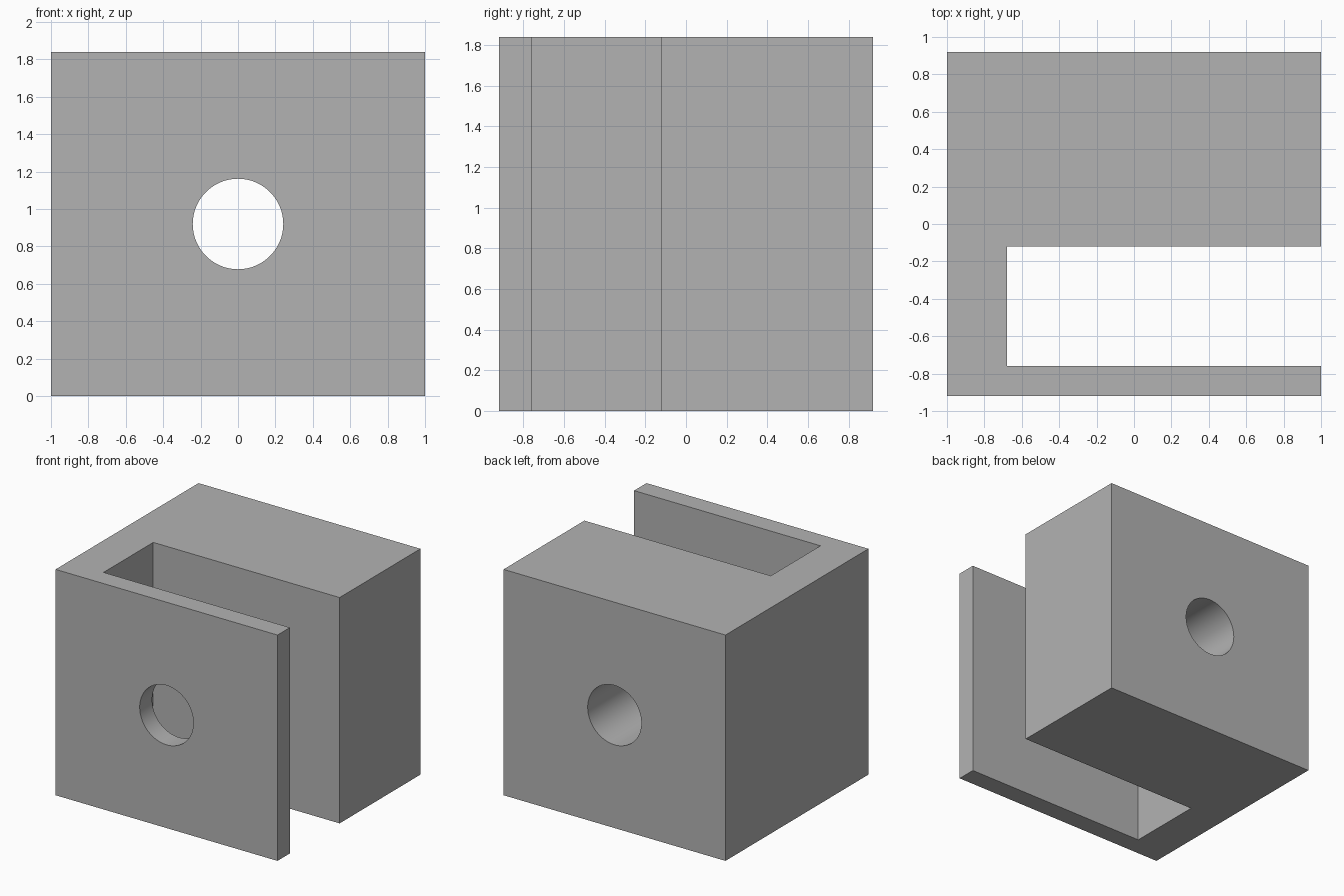
import bpy
import bmesh
from math import radians
from mathutils import Matrix

cube = bpy.data.objects.get("Cube")
if cube:
    bpy.data.objects.remove(cube, do_unlink=True)

HEIGHT = 1.84
DEPTH = 0.92
HOLE_RADIUS = 0.242

# Plain grey material
grey = bpy.data.materials.new("plain_grey")
grey.use_nodes = True
colour = (0.45, 0.45, 0.45, 1)
grey.diffuse_color = colour
grey.node_tree.nodes["Principled BSDF"].inputs["Base Color"].default_value = colour


def make_object(name, bm):
    bmesh.ops.recalc_face_normals(bm, faces=bm.faces)
    mesh = bpy.data.meshes.new(name)
    bm.to_mesh(mesh)
    bm.free()
    mesh.materials.append(grey)
    obj = bpy.data.objects.new(name, mesh)
    bpy.context.collection.objects.link(obj)
    return obj


# Block with a slot open to the side: C-shaped plan extruded upwards
plan = [(-1, -DEPTH), (1, -DEPTH), (1, -0.76), (-0.68, -0.76),
        (-0.68, -0.12), (1, -0.12), (1, DEPTH), (-1, DEPTH)]
bm = bmesh.new()
base = bm.faces.new([bm.verts.new((x, y, 0)) for x, y in plan])
top = bmesh.ops.extrude_face_region(bm, geom=[base])["geom"]
bmesh.ops.translate(bm, vec=(0, 0, HEIGHT),
                    verts=[v for v in top if isinstance(v, bmesh.types.BMVert)])
block = make_object("slotted_block", bm)

# Round bore through the front plate and the main body
bm = bmesh.new()
place = Matrix.Translation((0, 0, HEIGHT / 2)) @ Matrix.Rotation(radians(90), 4, "X")
bmesh.ops.create_cone(bm, cap_ends=True, segments=96, radius1=HOLE_RADIUS,
                      radius2=HOLE_RADIUS, depth=3, matrix=place)
cutter = make_object("bore_cutter", bm)
cutter.hide_render = True

bore = block.modifiers.new("bore", "BOOLEAN")
bore.operation = "DIFFERENCE"
bore.solver = "EXACT"
bore.object = cutter

bpy.ops.object.select_all(action="DESELECT")
block.select_set(True)
bpy.context.view_layer.objects.active = block
bpy.ops.object.modifier_apply(modifier=bore.name)
bpy.data.objects.remove(cutter, do_unlink=True)

# Smooth bore wall, crisp edges elsewhere
bpy.ops.object.shade_smooth_by_angle(angle=radians(30))
